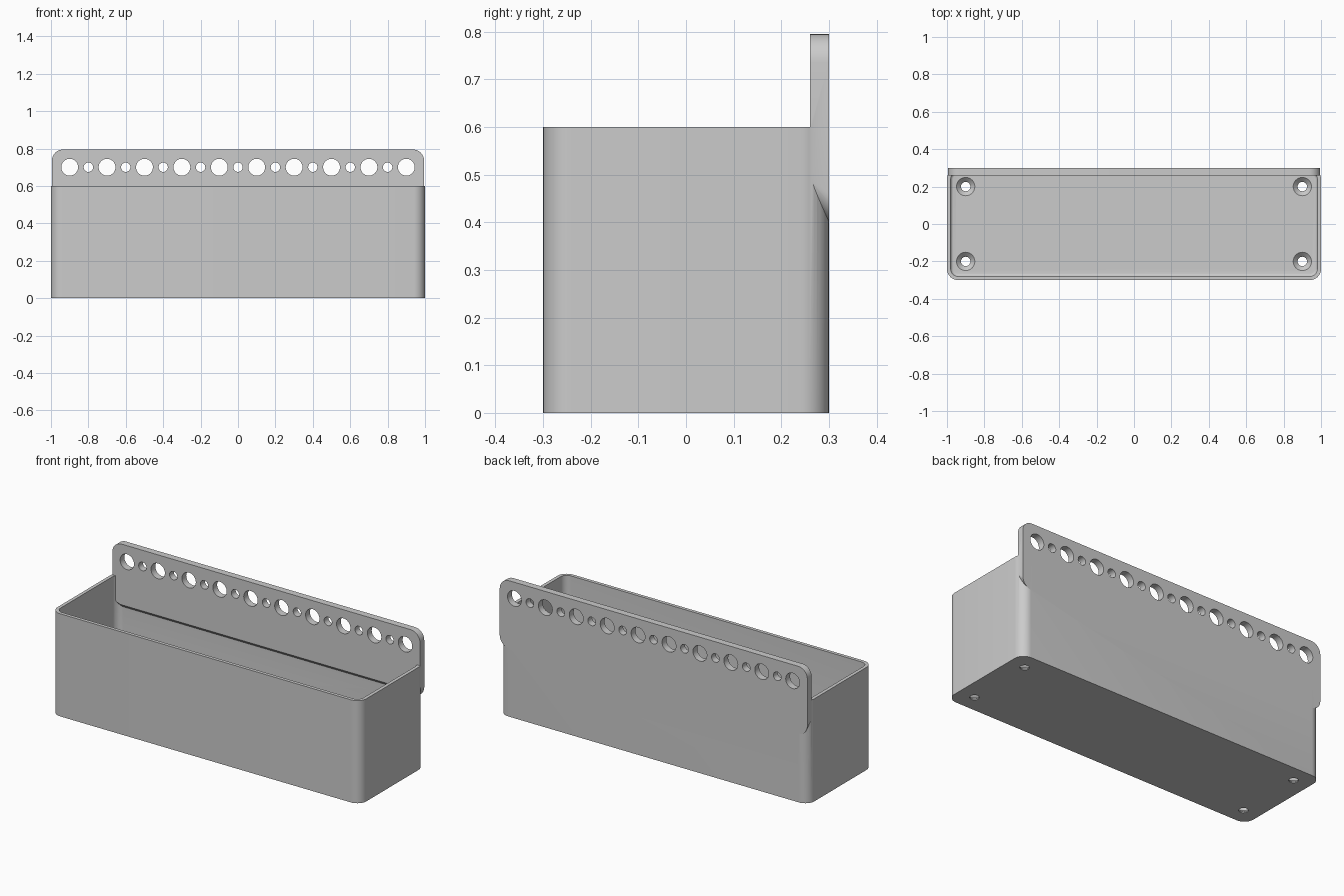
import bpy, bmesh, math
from mathutils import Vector

if "Cube" in bpy.data.objects:
    bpy.data.objects.remove(bpy.data.objects["Cube"])

grey = bpy.data.materials.new("plain grey")
grey.use_nodes = True
colour = (0.6, 0.6, 0.6, 1)
grey.diffuse_color = colour
grey.node_tree.nodes["Principled BSDF"].inputs["Base Color"].default_value = colour


def rounded(u0, u1, v0, v1, r, steps=10):
    """Counter-clockwise outline of a rounded rectangle."""
    pts = []
    corners = [(u1 - r, v1 - r), (u0 + r, v1 - r), (u0 + r, v0 + r), (u1 - r, v0 + r)]
    for k, (u, v) in enumerate(corners):
        for i in range(steps + 1):
            a = math.pi / 2 * (k + i / steps)
            pts.append((u + r * math.cos(a), v + r * math.sin(a)))
    return pts


def circle(u, v, r, n=40):
    return [(u + r * math.cos(2 * math.pi * i / n), v + r * math.sin(2 * math.pi * i / n))
            for i in range(n)]


def loft(bm, rings):
    """Closed solid through rings of equal point count."""
    loops = [[bm.verts.new(p) for p in ring] for ring in rings]
    n = len(loops[0])
    for a, b in zip(loops, loops[1:]):
        for i in range(n):
            j = (i + 1) % n
            bm.faces.new((a[i], a[j], b[j], b[i]))
    bm.faces.new(loops[0][::-1])
    bm.faces.new(loops[-1])


def flat(outline, z):
    return [Vector((u, v, z)) for u, v in outline]


def upright(outline, y):
    return [Vector((u, y, v)) for u, v in outline]


def solid(name, *lofts):
    bm = bmesh.new()
    for rings in lofts:
        loft(bm, rings)
    bmesh.ops.recalc_face_normals(bm, faces=bm.faces)
    mesh = bpy.data.meshes.new(name)
    bm.to_mesh(mesh)
    bm.free()
    mesh.materials.append(grey)
    ob = bpy.data.objects.new(name, mesh)
    bpy.context.collection.objects.link(ob)
    return ob


def combine(target, tool, operation):
    """Apply a boolean, then remove the tool object."""
    mod = target.modifiers.new("cut", 'BOOLEAN')
    mod.object, mod.operation, mod.solver = tool, operation, 'EXACT'
    bpy.context.view_layer.objects.active = target
    bpy.ops.object.modifier_apply(modifier=mod.name)
    bpy.data.objects.remove(tool)


# Bin body with rounded upright corners
W, D, H, WALL, FLOOR, R = 1.0, 0.3, 0.6, 0.02, 0.03, 0.06
outer = rounded(-W, W, -D, D, R)
storage_bin = solid("storage_bin", [flat(outer, 0), flat(outer, H)])

# Hollow with a small fillet around the floor
fillet = 0.015
rings = []
for i in range(6):
    a = math.pi / 2 * i / 5
    s = WALL + fillet * (1 - math.sin(a))
    rings.append(flat(rounded(-W + s, W - s, -D + s, D - s, R - s),
                      FLOOR + fillet * (1 - math.cos(a))))
s = WALL
rings.append(flat(rounded(-W + s, W - s, -D + s, D - s, R - s), H + 0.1))
combine(storage_bin, solid("hollow_cutter", rings), 'DIFFERENCE')

# Four countersunk screw holes in the floor
screws = []
for x in (-0.9, 0.9):
    for y in (-0.2, 0.2):
        profile = [(-0.05, 0.025), (FLOOR - 0.024, 0.025), (FLOOR, 0.049), (FLOOR + 0.01, 0.049)]
        screws.append([flat(circle(x, y, r), z) for z, r in profile])
combine(storage_bin, solid("screw_cutter", *screws), 'DIFFERENCE')

# Back plate with a sloping underside
front, back = D - 0.04, D
hanging_plate = solid("hanging_plate", [
    upright(rounded(-0.995, 0.995, 0.44, 0.795, R), front),
    upright(rounded(-0.995, 0.995, 0.40, 0.795, R), back)])

# Row of alternating large and small tool holes
holes = []
for i in range(19):
    ring = circle(-0.9 + 0.1 * i, 0.7, 0.025 if i % 2 else 0.045)
    holes.append([upright(ring, front - 0.1), upright(ring, back + 0.1)])
combine(hanging_plate, solid("hole_cutter", *holes), 'DIFFERENCE')
combine(storage_bin, hanging_plate, 'UNION')

# Smooth shading with crisp edges
bpy.ops.object.select_all(action='DESELECT')
storage_bin.select_set(True)
bpy.context.view_layer.objects.active = storage_bin
bpy.ops.object.shade_smooth_by_angle(angle=math.radians(30))
